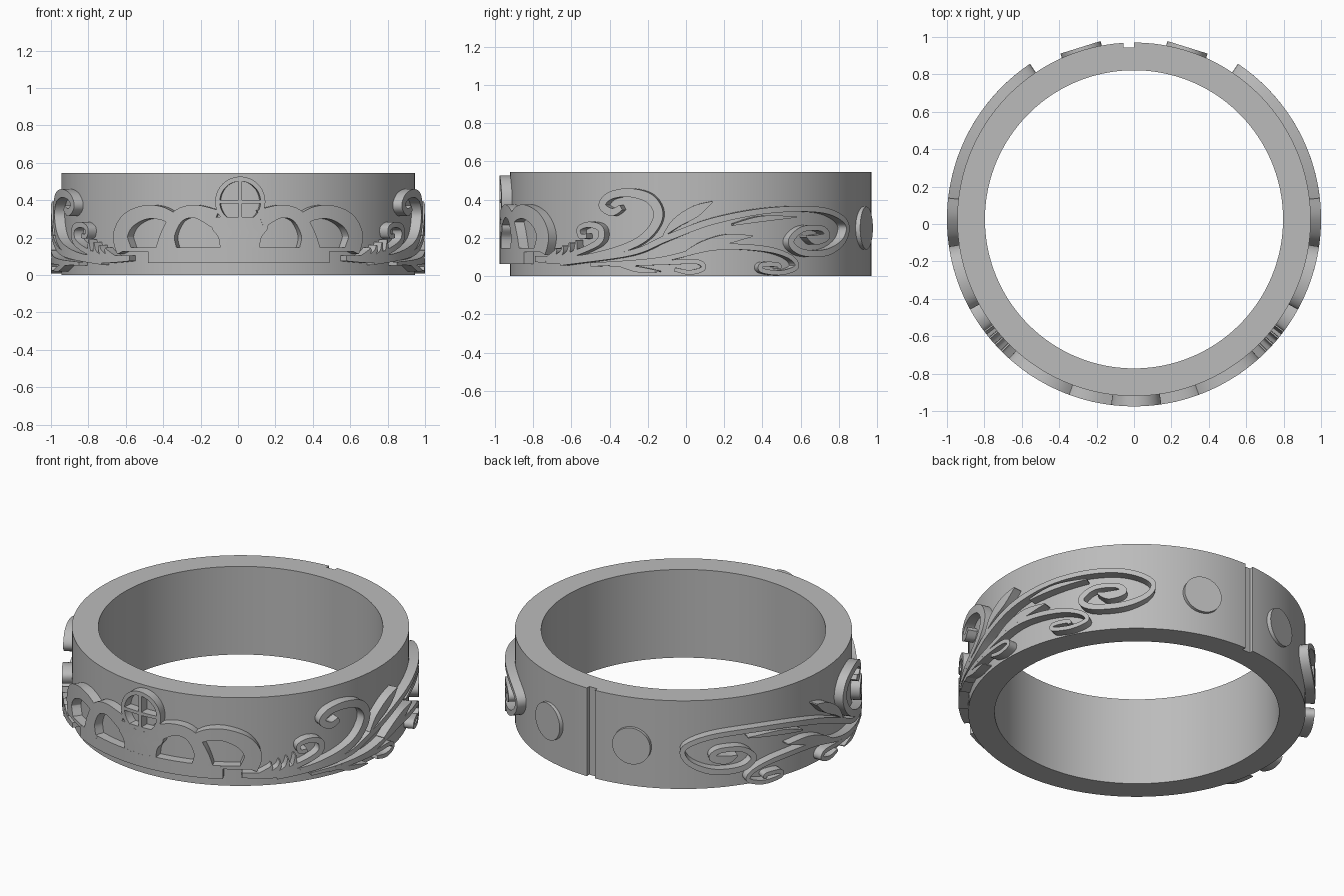
import bpy, bmesh, math
from mathutils import Vector

CENTRE_Y = 0.025
BAND_INNER, BAND_OUTER, HEIGHT = 0.797, 0.945, 0.545
RELIEF_INNER, RELIEF_OUTER = 0.925, 1.0

old = bpy.data.objects.get("Cube")
if old:
    bpy.data.objects.remove(old, do_unlink=True)

metal = bpy.data.materials.new("grey metal")
metal.use_nodes = True
grey = (0.5, 0.5, 0.5, 1)
metal.diffuse_color = grey
metal.node_tree.nodes["Principled BSDF"].inputs["Base Color"].default_value = grey


def finish(name, bm):
    """Turn a bmesh into a named, smooth-shaded object with sharp edges."""
    bmesh.ops.recalc_face_normals(bm, faces=bm.faces)
    mesh = bpy.data.meshes.new(name)
    bm.to_mesh(mesh)
    bm.free()
    mesh.materials.append(metal)
    obj = bpy.data.objects.new(name, mesh)
    bpy.context.collection.objects.link(obj)
    bpy.ops.object.select_all(action='DESELECT')
    obj.select_set(True)
    bpy.context.view_layer.objects.active = obj
    bpy.ops.object.shade_smooth_by_angle(angle=math.radians(30))
    return obj


def wrap(angle, z, radius):
    """Place an unrolled point on the cylinder, angle measured from the front."""
    return Vector((radius * math.sin(angle), CENTRE_Y - radius * math.cos(angle), z))


def from_front(x, z, w):
    return Vector((math.asin(x), z, w))


def from_side(y, z, w):
    return Vector((math.acos(CENTRE_Y - y), z, w))


def spline(points, closed, steps=8):
    """Smooth a list of (angle, z, width) points."""
    n = len(points)
    out = []
    for i in range(n if closed else n - 1):
        if closed:
            a, b, c, d = (points[(i + k) % n] for k in (-1, 0, 1, 2))
        else:
            a, b, c, d = (points[min(max(i + k, 0), n - 1)] for k in (-1, 0, 1, 2))
        for s in range(steps):
            t = s / steps
            out.append(b + (c - a) * t / 2 + (a - b * 2.5 + c * 2 - d / 2) * t * t
                       + (b * 1.5 - a / 2 - c * 1.5 + d / 2) * t ** 3)
    if not closed:
        out.append(points[-1])
    return out


def ribbon(bm, points, closed=False, mirror=False, across=4):
    """Raised strip of varying width, wrapped round the band."""
    path = spline(points, closed)
    n = len(path)
    side = -1 if mirror else 1
    rows = []
    for i, p in enumerate(path):
        before = path[(i - 1) % n] if closed else path[max(i - 1, 0)]
        after = path[(i + 1) % n] if closed else path[min(i + 1, n - 1)]
        along = (after - before).to_2d().normalized()
        normal = Vector((-along.y, along.x))
        row = []
        for radius, order in ((RELIEF_OUTER, range(across + 1)),
                              (RELIEF_INNER, range(across, -1, -1))):
            for k in order:
                q = p.to_2d() + normal * max(p.z, 0.004) * (k / across - 0.5)
                z = min(max(q.y, 0.004), HEIGHT)
                row.append(bm.verts.new(wrap(side * q.x, z, radius)))
        rows.append(row)
    m = len(rows[0])
    for i in range(n if closed else n - 1):
        r, s = rows[i], rows[(i + 1) % n]
        for k in range(m):
            bm.faces.new((r[k], r[(k + 1) % m], s[(k + 1) % m], s[k]))
    if not closed:
        for row in (rows[0], rows[-1]):
            for k in range(across):
                bm.faces.new((row[k], row[k + 1], row[m - 2 - k], row[m - 1 - k]))


def strokes(name, paths, convert, mirror=False, both=False):
    bm = bmesh.new()
    for path in paths:
        points = [convert(*p) for p in path]
        for flip in ((False, True) if both else (mirror,)):
            ribbon(bm, points, mirror=flip)
    return finish(name, bm)


# Plain band with a notch across the back
bm = bmesh.new()
SEGMENTS = 160
rings = []
for i in range(SEGMENTS):
    a = math.tau * i / SEGMENTS
    rings.append([bm.verts.new(wrap(a, z, r)) for r, z in (
        (BAND_OUTER, 0), (BAND_OUTER, HEIGHT), (BAND_INNER, HEIGHT), (BAND_INNER, 0))])
for i in range(SEGMENTS):
    r, s = rings[i], rings[(i + 1) % SEGMENTS]
    for k in range(4):
        bm.faces.new((r[k], s[k], s[(k + 1) % 4], r[(k + 1) % 4]))
band = finish("band", bm)

bpy.ops.mesh.primitive_cube_add(size=1, location=(-0.028, 0.995, HEIGHT / 2))
cutter = bpy.context.object
cutter.name = "notch_cutter"
cutter.scale = (0.055, 0.1, 1)
cutter.hide_render = True
notch = band.modifiers.new("notch", 'BOOLEAN')
notch.operation = 'DIFFERENCE'
notch.object = cutter
notch.solver = 'EXACT'
bpy.context.view_layer.objects.active = band
bpy.ops.object.modifier_apply(modifier="notch")
bpy.data.objects.remove(cutter, do_unlink=True)

# Two flat studs at the back
for name, turn in (("left_stud", 1), ("right_stud", -1)):
    a = math.pi - turn * math.radians(17.3)
    bm = bmesh.new()
    bmesh.ops.create_cone(bm, cap_ends=True, segments=48, radius1=0.112,
                          radius2=0.112, depth=0.06)
    outward = wrap(a, 0, 1) - wrap(a, 0, 0)
    bm.transform(outward.to_track_quat('Z', 'Y').to_matrix().to_4x4())
    bmesh.ops.translate(bm, verts=bm.verts, vec=wrap(a, 0.252, 0.933))
    finish(name, bm)

# Crown: base bars, centre post and scalloped arches
strokes("crown_base", [
    [(x, 0.103, 0.076) for x in (-0.48, -0.25, 0, 0.25, 0.49)],
    [(x, 0.137, 0.02) for x in (-0.64, -0.3, 0, 0.3, 0.64)],
], from_front)
strokes("crown_post", [
    [(0.01, 0.13, 0.21), (0.01, 0.2, 0.23), (0.01, 0.25, 0.3), (0.01, 0.31, 0.3)],
], from_front)
strokes("crown_arches", [
    [(0.385, 0.13, 0.13), (0.375, 0.22, 0.08), (0.32, 0.315, 0.07),
     (0.23, 0.34, 0.07), (0.12, 0.3, 0.1)],
    [(0.61, 0.13, 0.1), (0.63, 0.21, 0.1), (0.59, 0.29, 0.09),
     (0.5, 0.335, 0.075), (0.41, 0.33, 0.07), (0.33, 0.29, 0.06)],
], from_front, both=True)

# Wheel on top of the crown
bm = bmesh.new()
hub_x, hub_z, wheel = 0.012, 0.392, 0.122
ribbon(bm, [Vector((hub_x + wheel * math.cos(t), hub_z + wheel * math.sin(t), 0.025))
            for t in (math.tau * i / 12 for i in range(12))], closed=True)
for dx, dz in ((wheel, 0), (0, wheel)):
    ribbon(bm, [Vector((hub_x + s * dx, hub_z + s * dz, 0.02)) for s in (-1, 0, 1)])
finish("crown_wheel", bm)

# Scrollwork, repeated on both sides
upper_scroll = [
    (-0.34, 0.36, 0.03), (-0.39, 0.335, 0.04), (-0.44, 0.37, 0.04), (-0.4, 0.42, 0.04),
    (-0.3, 0.437, 0.045), (-0.19, 0.405, 0.05), (-0.145, 0.32, 0.05), (-0.2, 0.22, 0.045),
    (-0.32, 0.15, 0.04), (-0.52, 0.095, 0.04), (-0.68, 0.085, 0.04), (-0.79, 0.09, 0.03)]
small_spiral = [
    (-0.52, 0.21, 0.025), (-0.555, 0.21, 0.025), (-0.56, 0.25, 0.025), (-0.51, 0.27, 0.03),
    (-0.45, 0.25, 0.035), (-0.45, 0.19, 0.035), (-0.52, 0.145, 0.03), (-0.66, 0.09, 0.03)]
long_stem = [
    (-0.66, 0.07, 0.03), (-0.3, 0.12, 0.03), (-0.1, 0.2, 0.035), (0.15, 0.29, 0.035),
    (0.45, 0.345, 0.03), (0.72, 0.345, 0.03), (0.84, 0.28, 0.03), (0.83, 0.19, 0.03),
    (0.74, 0.125, 0.035), (0.61, 0.125, 0.035), (0.55, 0.18, 0.035), (0.61, 0.245, 0.03),
    (0.71, 0.25, 0.03), (0.74, 0.21, 0.04), (0.68, 0.19, 0.05), (0.63, 0.21, 0.01)]
lower_stem = [
    (-0.5, 0.06, 0.02), (-0.15, 0.085, 0.025), (0.15, 0.15, 0.03), (0.4, 0.145, 0.03),
    (0.54, 0.105, 0.025), (0.58, 0.05, 0.025), (0.5, 0.018, 0.025), (0.4, 0.03, 0.025),
    (0.4, 0.06, 0.025), (0.48, 0.06, 0.025), (0.49, 0.04, 0.02)]
low_hook = [
    (-0.4, 0.06, 0.02), (-0.1, 0.072, 0.025), (0.06, 0.075, 0.025), (0.09, 0.04, 0.025),
    (0.02, 0.02, 0.025), (-0.06, 0.035, 0.02)]
leaves = [
    [(-0.12, 0.21, 0.01), (-0.05, 0.28, 0.05), (0.05, 0.34, 0.06), (0.14, 0.39, 0.006)],
    [(0, 0.13, 0.01), (0.1, 0.165, 0.045), (0.22, 0.195, 0.05), (0.35, 0.21, 0.006)],
    [(0.25, 0.27, 0.01), (0.4, 0.3, 0.03), (0.58, 0.31, 0.006)],
    [(-0.35, 0.055, 0.01), (-0.25, 0.035, 0.03), (-0.14, 0.025, 0.006)],
]
# Short fan of curled leaves at the foot of the scrolls
for k in range(4):
    tip = -0.575 - 0.035 * k
    leaves.append([(tip - 0.06, 0.085, 0.02), (tip - 0.01, 0.12, 0.025),
                   (tip, 0.19 - 0.015 * k, 0.008)])

for side, flip in (("left", False), ("right", True)):
    for name, path in (("upper_scroll", upper_scroll), ("small_spiral", small_spiral),
                       ("long_stem", long_stem), ("lower_stem", lower_stem),
                       ("low_hook", low_hook)):
        strokes(f"{side}_{name}", [path], from_side, mirror=flip)
    strokes(f"{side}_leaves", leaves, from_side, mirror=flip)
